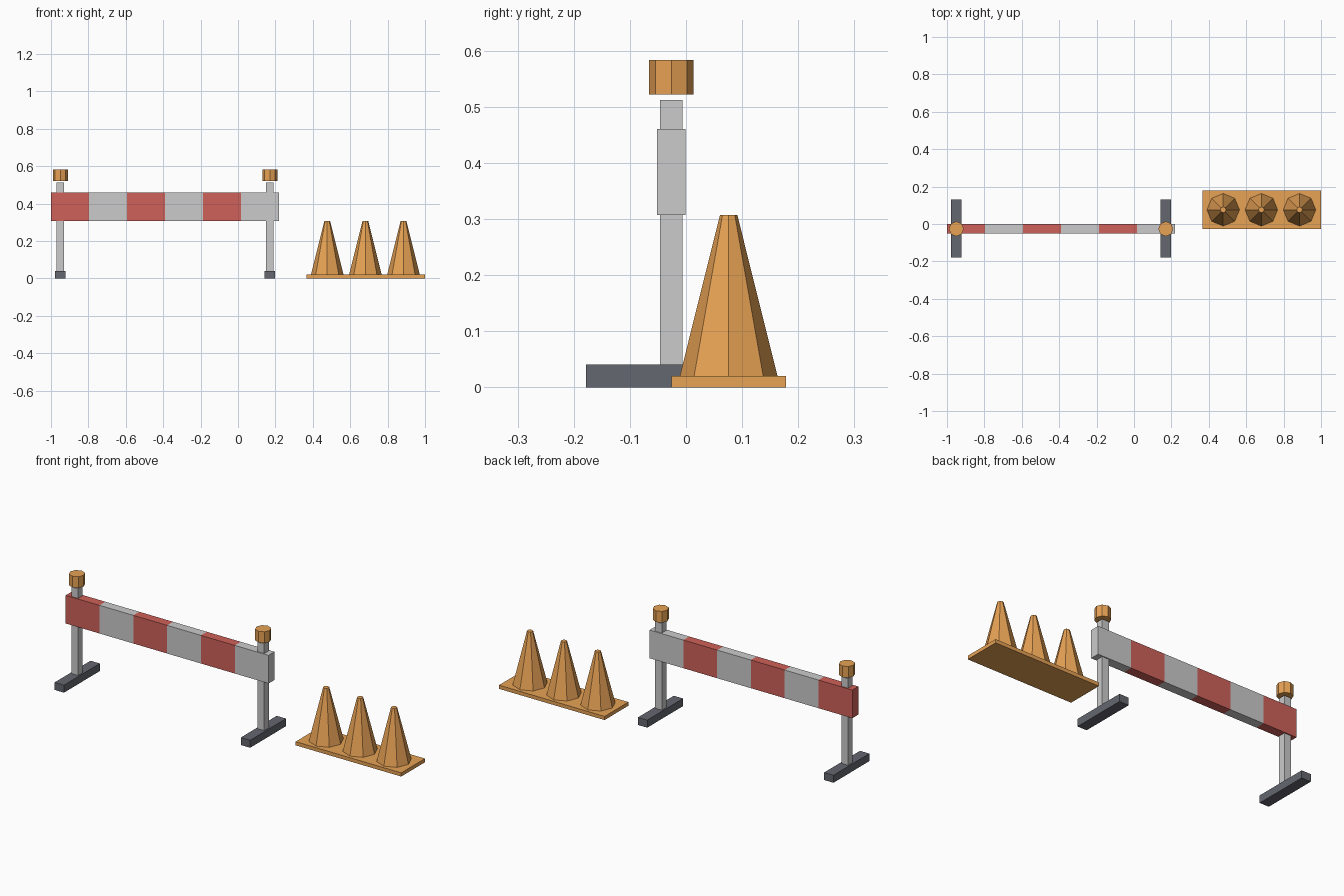
import bpy

if "Cube" in bpy.data.objects:
    bpy.data.objects.remove(bpy.data.objects["Cube"])


def material(name, rgb):
    m = bpy.data.materials.new(name)
    m.diffuse_color = (*rgb, 1)
    m.use_nodes = True
    m.node_tree.nodes["Principled BSDF"].inputs["Base Color"].default_value = m.diffuse_color
    return m


RED = material("red", (0.62, 0.12, 0.10))
ORANGE = material("orange", (0.80, 0.36, 0.09))
DARK = material("dark_rubber", (0.13, 0.135, 0.16))


def box(name, lo, hi, mat=None):
    bpy.ops.mesh.primitive_cube_add(size=1, location=[(a + b) / 2 for a, b in zip(lo, hi)])
    ob = bpy.context.object
    ob.name = name
    ob.scale = [b - a for a, b in zip(lo, hi)]
    bpy.ops.object.transform_apply(location=False, rotation=False, scale=True)
    if mat:
        ob.data.materials.append(mat)
    return ob


def octagon(name, x, y, z0, z1, r0, r1, mat):
    bpy.ops.mesh.primitive_cone_add(vertices=8, radius1=r0, radius2=r1, depth=z1 - z0,
                                    location=(x, y, (z0 + z1) / 2))
    ob = bpy.context.object
    ob.name = name
    ob.data.materials.append(mat)
    return ob


# Striped board: one box cut into six colour bands
Y = -0.0262
X0, X1, BANDS = -1.0, 0.22, 6
w = (X1 - X0) / BANDS
bpy.ops.mesh.primitive_grid_add(x_subdivisions=BANDS, y_subdivisions=1, size=1,
                                location=((X0 + X1) / 2, Y, 0.307))
board = bpy.context.object
board.name = "striped_board"
board.scale = (X1 - X0, 0.051, 1)
bpy.ops.object.transform_apply(location=False, rotation=False, scale=True)
solid = board.modifiers.new("height", 'SOLIDIFY')
solid.thickness = 0.153
solid.offset = 1
bpy.ops.object.modifier_apply(modifier=solid.name)
board.data.materials.append(None)
board.data.materials.append(RED)
for p in board.data.polygons:
    band = min(BANDS - 1, max(0, int((p.center.x + (X1 - X0) / 2) / w)))
    p.material_index = 1 - band % 2

# Supports: foot, post and warning lamp at each end
for side, x in (("left", -0.95), ("right", 0.17)):
    box(f"{side}_foot", (x - 0.028, -0.178, 0), (x + 0.028, 0.13, 0.041), DARK)
    box(f"{side}_post", (x - 0.02, Y - 0.02, 0.02), (x + 0.02, Y + 0.02, 0.512))
    octagon(f"{side}_lamp", x, Y, 0.522, 0.583, 0.04, 0.04, ORANGE)

# Row of traffic cones on a shared base plate
box("cone_base", (0.365, -0.026, 0), (1.0, 0.178, 0.02), ORANGE)
for i in range(3):
    octagon(f"traffic_cone_{i + 1}", 0.477 + 0.204 * i, 0.076, 0.02, 0.307, 0.087, 0.0155, ORANGE)
